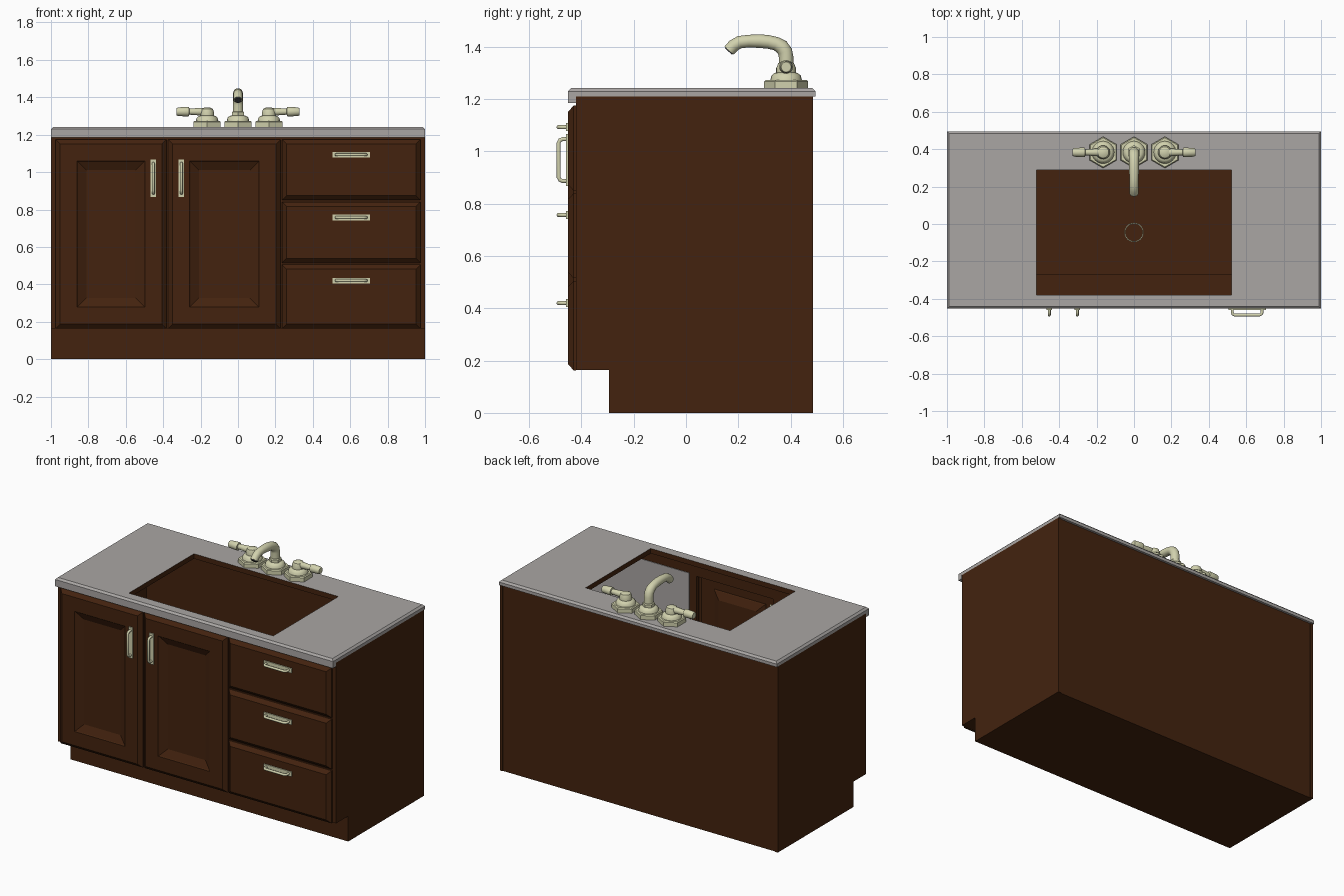
import bpy, bmesh, math
from mathutils import Vector

if "Cube" in bpy.data.objects:
    bpy.data.objects.remove(bpy.data.objects["Cube"])


def material(name, rgb):
    m = bpy.data.materials.new(name)
    m.diffuse_color = (*rgb, 1)
    m.use_nodes = True
    m.node_tree.nodes["Principled BSDF"].inputs["Base Color"].default_value = m.diffuse_color
    return m


WOOD = material("dark brown wood", (0.056, 0.0165, 0.0045))
STONE = material("grey stone", (0.40, 0.38, 0.37))
METAL = material("pale brass", (0.64, 0.64, 0.42))
DARK = material("dark grey", (0.06, 0.06, 0.06))


def finish(bm, name, mats, smooth=False):
    bmesh.ops.recalc_face_normals(bm, faces=bm.faces)
    me = bpy.data.meshes.new(name)
    bm.to_mesh(me)
    bm.free()
    for m in mats:
        me.materials.append(m)
    ob = bpy.data.objects.new(name, me)
    bpy.context.collection.objects.link(ob)
    if smooth:
        bpy.ops.object.select_all(action='DESELECT')
        ob.select_set(True)
        bpy.context.view_layer.objects.active = ob
        bpy.ops.object.shade_smooth_by_angle(angle=math.radians(40))
    return ob


def box(name, x, y, z, mat=WOOD):
    bm = bmesh.new()
    bmesh.ops.create_cube(bm, size=1)
    for v in bm.verts:
        v.co = [r[0] + (r[1] - r[0]) * (c + 0.5) for r, c in zip((x, y, z), v.co)]
    return finish(bm, name, [mat])


def rect_loops(bm, loops, to_xyz, cap=False, closed=False):
    """Bridge a series of rectangles (a0, a1, b0, b1, c)."""
    rings = [[bm.verts.new(to_xyz(a, b, c)) for a, b in ((a0, b0), (a1, b0), (a1, b1), (a0, b1))]
             for a0, a1, b0, b1, c in loops]
    pairs = list(zip(rings, rings[1:])) + ([(rings[-1], rings[0])] if closed else [])
    faces = []
    for r, s in pairs:
        faces = [bm.faces.new((r[i], r[(i + 1) % 4], s[(i + 1) % 4], s[i])) for i in range(4)]
    if cap:
        bm.faces.new(rings[-1])
    return faces


def sweep(name, pts, radii, n, normal, mat=METAL, smooth=True, turn=0.0):
    """Round or n-sided section carried along a flat path; normal is the path's plane normal."""
    bm = bmesh.new()
    pts, normal, rings = [Vector(p) for p in pts], Vector(normal), []
    for i, p in enumerate(pts):
        t = (pts[min(i + 1, len(pts) - 1)] - pts[max(i - 1, 0)]).normalized()
        side = t.cross(normal)
        rings.append([bm.verts.new(p + radii[i] * (math.cos(a) * normal + math.sin(a) * side))
                      for a in (turn + k * math.tau / n for k in range(n))])
    for r, s in zip(rings, rings[1:]):
        for i in range(n):
            bm.faces.new((r[i], r[(i + 1) % n], s[(i + 1) % n], s[i]))
    bm.faces.new(rings[0])
    bm.faces.new(rings[-1])
    return finish(bm, name, [mat], smooth)


# Cabinet sides with toe notch
profile = [(-0.395, 0.165), (-0.27, 0.165), (-0.27, 0), (0.485, 0), (0.485, 1.21), (-0.395, 1.21)]
for label, x0, x1 in (("left", -1, -0.98), ("right", 0.98, 1)):
    bm = bmesh.new()
    f = bm.faces.new([bm.verts.new((x0, y, z)) for y, z in profile])
    g = bmesh.ops.extrude_face_region(bm, geom=[f])
    bmesh.ops.translate(bm, vec=(x1 - x0, 0, 0),
                        verts=[v for v in g["geom"] if isinstance(v, bmesh.types.BMVert)])
    finish(bm, label + "_side_panel", [WOOD])

# Cabinet back, floor and toe kick
box("back_panel", (-0.98, 0.98), (0.46, 0.48), (0, 1.21))
box("floor", (-0.98, 0.98), (-0.27, 0.46), (0.0, 0.02))
box("toe_floor", (-0.98, 0.98), (-0.395, -0.295), (0.165, 0.18))
box("toe_kick", (-1, 1), (-0.295, -0.27), (0, 0.18))

# Face frame around the door and drawer openings
FY = (-0.42, -0.395)
for x0, x1 in ((-1, -0.95), (-0.405, -0.35), (0.2, 0.26), (0.95, 1)):
    box("frame_stile", (x0, x1), FY, (0.165, 1.21))
for x0, x1 in ((-0.95, -0.405), (-0.35, 0.2), (0.26, 0.95)):
    box("frame_top_rail", (x0, x1), FY, (1.14, 1.21))
    box("frame_bottom_rail", (x0, x1), FY, (0.165, 0.2))
for z in (0.51, 0.845):
    box("frame_drawer_rail", (0.26, 0.95), FY, (z - 0.025, z + 0.025))
box("drawer_backing", (0.25, 0.97), (-0.394, -0.39), (0.19, 1.15), STONE)


def front_panel(name, x0, x1, z0, z1, steps):
    """Chamfered front; steps are (inset, y)."""
    bm = bmesh.new()
    rect_loops(bm, [(x0 + d, x1 - d, z0 + d, z1 - d, y) for d, y in steps],
               lambda a, b, c: (a, c, b), cap=True)
    finish(bm, name, [WOOD])


def pull(name, x, z, upright):
    """Loop handle on a thin back plate."""
    def at(u, y):
        return (x, y, z + u) if upright else (x + u, y, z)
    hx, hz = (0.015, 0.1) if upright else (0.1, 0.015)
    box(name + "_plate", (x - hx, x + hx), (-0.459, -0.451), (z - hz, z + hz), METAL)
    path = [(-0.08, -0.455), (-0.08, -0.473), (-0.076, -0.482), (-0.067, -0.487)]
    path += [(-u, y) for u, y in reversed(path)]
    sweep(name, [at(u, y) for u, y in path], [0.008] * len(path), 10,
          (1, 0, 0) if upright else (0, 0, 1))


EDGE = [(0, -0.42), (0, -0.43), (0.024, -0.452)]
DOOR = EDGE + [(0.115, -0.452), (0.12, -0.447), (0.165, -0.425)]
front_panel("left_door", -0.975, -0.383, 0.163, 1.175, DOOR)
front_panel("right_door", -0.373, 0.228, 0.163, 1.175, DOOR)
pull("left_door_pull", -0.453, 0.967, True)
pull("right_door_pull", -0.303, 0.967, True)
for i, (z0, z1, hz) in enumerate(((0.163, 0.505, 0.42), (0.515, 0.84, 0.757), (0.85, 1.175, 1.093))):
    front_panel(f"drawer_{i + 1}", 0.236, 0.975, z0, z1, EDGE)
    pull(f"drawer_pull_{i + 1}", 0.605, hz, False)

# Countertop with sink opening; opening walls are wood
hole = (-0.52, 0.52, -0.38, 0.29)
bm = bmesh.new()
walls = rect_loops(bm, [(*hole, 1.21), (-1, 1, -0.452, 0.495, 1.21), (-1, 1, -0.452, 0.495, 1.23),
                        (-0.988, 0.988, -0.44, 0.483, 1.242), (*hole, 1.242)],
                   lambda a, b, c: (a, b, c), closed=True)
for f in walls:
    f.material_index = 1
finish(bm, "countertop", [STONE, WOOD])
box("countertop_lip", (-1, 1), (-0.452, -0.421), (1.186, 1.21), STONE)

# Drain ring seen through the opening
bm = bmesh.new()
rows = [[bm.verts.new((r * math.cos(a), -0.045 + r * math.sin(a), z))
         for a in (k * math.tau / 32 for k in range(32))]
        for r, z in ((0.052, 0.02), (0.052, 0.03), (0.046, 0.03), (0.046, 0.02))]
for r, s in zip(rows, rows[1:] + rows[:1]):
    for k in range(32):
        bm.faces.new((r[k], r[(k + 1) % 32], s[(k + 1) % 32], s[k]))
finish(bm, "drain_ring", [METAL], True)

# Faucet: three hexagonal bases with turned collars
FYC = 0.383


def turned(name, x, prof, n=24, smooth=True, turn=0.0):
    sweep(name, [(x, FYC, z) for r, z in prof], [r for r, z in prof], n, (0, 1, 0),
          smooth=smooth, turn=turn)


for label, x in (("left", -0.165), ("spout", 0), ("right", 0.165)):
    turned(label + "_hex_base", x, [(0.084, 1.24), (0.084, 1.268), (0.078, 1.274)], 6, False)
    turned(label + "_collar", x, [(0.06, 1.274), (0.056, 1.29), (0.045, 1.3), (0.036, 1.302)])
    if x:
        s = math.copysign(1, x)
        turned(label + "_valve", x, [(0.037, 1.3), (0.037, 1.32), (0.03, 1.338), (0.015, 1.345)])
        lever = [(0.0, 0.016), (0.03, 0.021), (0.095, 0.016), (0.097, 0.024), (0.105, 0.026),
                 (0.155, 0.023), (0.163, 0.019)]
        sweep(label + "_lever", [(x + s * d, FYC, 1.323) for d, r in lever],
              [r for d, r in lever], 20, (0, 1, 0))
    else:
        turned("spout_nut", x, [(0.038, 1.3), (0.038, 1.32), (0.028, 1.325)], 6, False)

# Curved spout and its dark outlet
path = [(0.383, 1.3), (0.383, 1.36), (0.379, 1.382), (0.366, 1.4), (0.345, 1.412), (0.315, 1.419),
        (0.28, 1.422), (0.24, 1.422), (0.205, 1.418), (0.182, 1.405), (0.165, 1.386)]
sweep("spout", [(0, y, z) for y, z in path], [0.028] * 4 + [0.026] * 3 + [0.024] * 4, 20, (1, 0, 0))
sweep("spout_outlet", [(0, 0.166, 1.387), (0, 0.162, 1.3825)], [0.019, 0.019], 20, (1, 0, 0), DARK)
